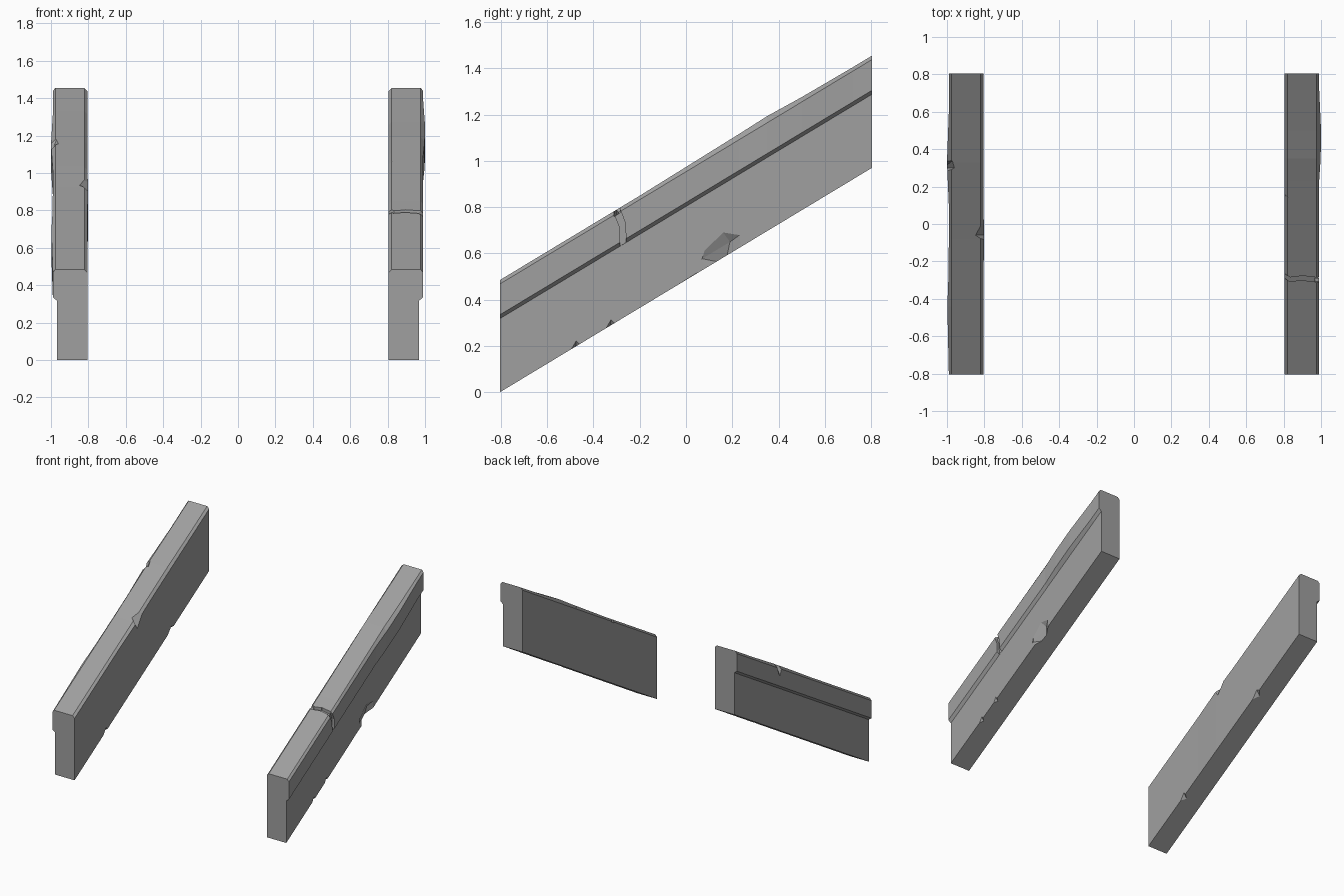
import bpy, bmesh

if "Cube" in bpy.data.objects:
    bpy.data.objects.remove(bpy.data.objects["Cube"])

HALF, SLOPE = 0.805, 0.603

stone = bpy.data.materials.new("grey_stone")
stone.use_nodes = True
GREY = (0.35, 0.35, 0.35, 1)
stone.diffuse_color = GREY
stone.node_tree.nodes["Principled BSDF"].inputs["Base Color"].default_value = GREY


def place(x, y, h):
    """Point at height h above the sloping base line."""
    return (x, y, h + SLOPE * (y + HALF))


def finish(name, bm):
    bmesh.ops.recalc_face_normals(bm, faces=bm.faces[:])
    mesh = bpy.data.meshes.new(name)
    bm.to_mesh(mesh)
    bm.free()
    mesh.materials.append(stone)
    obj = bpy.data.objects.new(name, mesh)
    bpy.context.collection.objects.link(obj)
    return obj


# Cross-section: plain body, overhanging outer lip, chamfered top
PROFILE = [(0.805, 0), (0.968, 0), (0.968, 0.318), (0.99, 0.335),
           (0.99, 0.468), (0.976, 0.485), (0.822, 0.485), (0.805, 0.468)]


def wall(name, side, stations):
    """Loft the section along the slope; stations are (y, outer, inner, top) swellings."""
    bm = bmesh.new()
    rings = []
    for y, out, inn, top in stations:
        ring = []
        for x, h in PROFILE:
            if x > 0.98:
                x += out
            elif x < 0.81 and h > 0.4:
                x -= inn
            if h > 0.48:
                h += top
            ring.append(bm.verts.new(place(side * x, y, h)))
        rings.append(ring)
    n = len(PROFILE)
    for a, b in zip(rings, rings[1:]):
        for i in range(n):
            j = (i + 1) % n
            bm.faces.new((a[i], a[j], b[j], b[i]))
    bm.faces.new(rings[0])
    bm.faces.new(rings[-1])
    return finish(name, bm)


def chip(target, points):
    """Cut the convex hull of a few points out of a wall."""
    bm = bmesh.new()
    for p in points:
        bm.verts.new(place(*p))
    bmesh.ops.convex_hull(bm, input=bm.verts[:])
    cutter = finish("chip_cutter", bm)
    cutter.hide_render = True
    mod = target.modifiers.new("chip", "BOOLEAN")
    mod.operation = "DIFFERENCE"
    mod.solver = "EXACT"
    mod.object = cutter
    bpy.context.view_layer.objects.active = target
    bpy.ops.object.modifier_apply(modifier=mod.name)
    bpy.data.objects.remove(cutter)


left = wall("left_stair_wall", 1, [
    (-HALF, 0, 0, 0), (-0.2, 0, 0, 0), (0.23, 0, 0, 0.008),
    (0.35, 0.008, 0, 0.012), (0.5, 0.01, 0, 0.004), (0.72, 0, 0, 0), (HALF, 0, 0, 0)])
right = wall("right_stair_wall", -1, [
    (-HALF, 0, 0, 0), (-0.44, 0.008, 0, 0), (-0.28, 0.002, 0, 0), (-0.08, 0, 0.004, 0),
    (0.1, 0, 0, 0.003), (0.33, 0.01, 0, 0.005), (0.6, 0, 0, 0), (HALF, 0, 0, 0)])


# Crack across the top of the left wall and down its lip
def slot(x0, y0, x1, y1, w):
    chip(left, [(x, y + d, h) for x, y in ((x0, y0), (x1, y1))
                for d in (-w, w) for h in (0.462, 0.53)])


slot(0.78, -0.262, 0.835, -0.297, 0.012)
slot(0.83, -0.297, 0.9, -0.288, 0.011)
slot(0.895, -0.288, 1.02, -0.303, 0.012)
for (ya, ha), (yb, hb) in (((-0.312, 0.52), (-0.275, 0.405)),
                           ((-0.275, 0.41), (-0.272, 0.315))):
    chip(left, [(x, y + d, h) for x in (0.969, 1.03)
                for y, h in ((ya, ha), (yb, hb)) for d in (-0.013, 0.013)])

# Left wall: nick in the inner top edge, broken outer bottom edge
chip(left, [(0.78, 0.23, 0.53), (0.78, 0.14, 0.53), (0.85, 0.12, 0.53), (0.79, 0.17, 0.44)])
chip(left, [(1.0, 0.05, 0), (1.0, 0.12, 0.19), (1.0, 0.29, 0.06), (1.0, 0.28, -0.03),
            (0.93, 0.17, -0.03), (0.945, 0.19, 0.05), (0.96, 0.07, 0.05)])
chip(left, [(0.99, 0.04, -0.02), (0.99, 0.1, 0.03), (0.99, -0.2, 0.02),
            (0.95, 0, -0.02), (0.99, -0.24, -0.02)])
for y in (-0.33, -0.48):
    chip(left, [(1.0, y - 0.06, -0.02), (1.0, y + 0.06, -0.02),
                (1.0, y + 0.01, 0.06), (0.93, y, -0.02)])

# Right wall: chips in the outer and inner top edges
chip(right, [(-1.03, 0.25, 0.53), (-0.94, 0.3, 0.53), (-0.955, 0.35, 0.53),
             (-1.03, 0.37, 0.53), (-1.02, 0.3, 0.37)])
chip(right, [(-0.79, 0.1, 0.53), (-0.87, -0.06, 0.52), (-0.79, -0.12, 0.53), (-0.79, -0.06, 0.4)])

# Right wall: chips along the inner bottom edge
for y, r in ((0.34, 0.09), (-0.44, 0.06)):
    chip(right, [(-0.78, y - r, -0.02), (-0.78, y + r, -0.02),
                 (-0.78, y + 0.02, 0.05), (-0.86, y, -0.02)])
